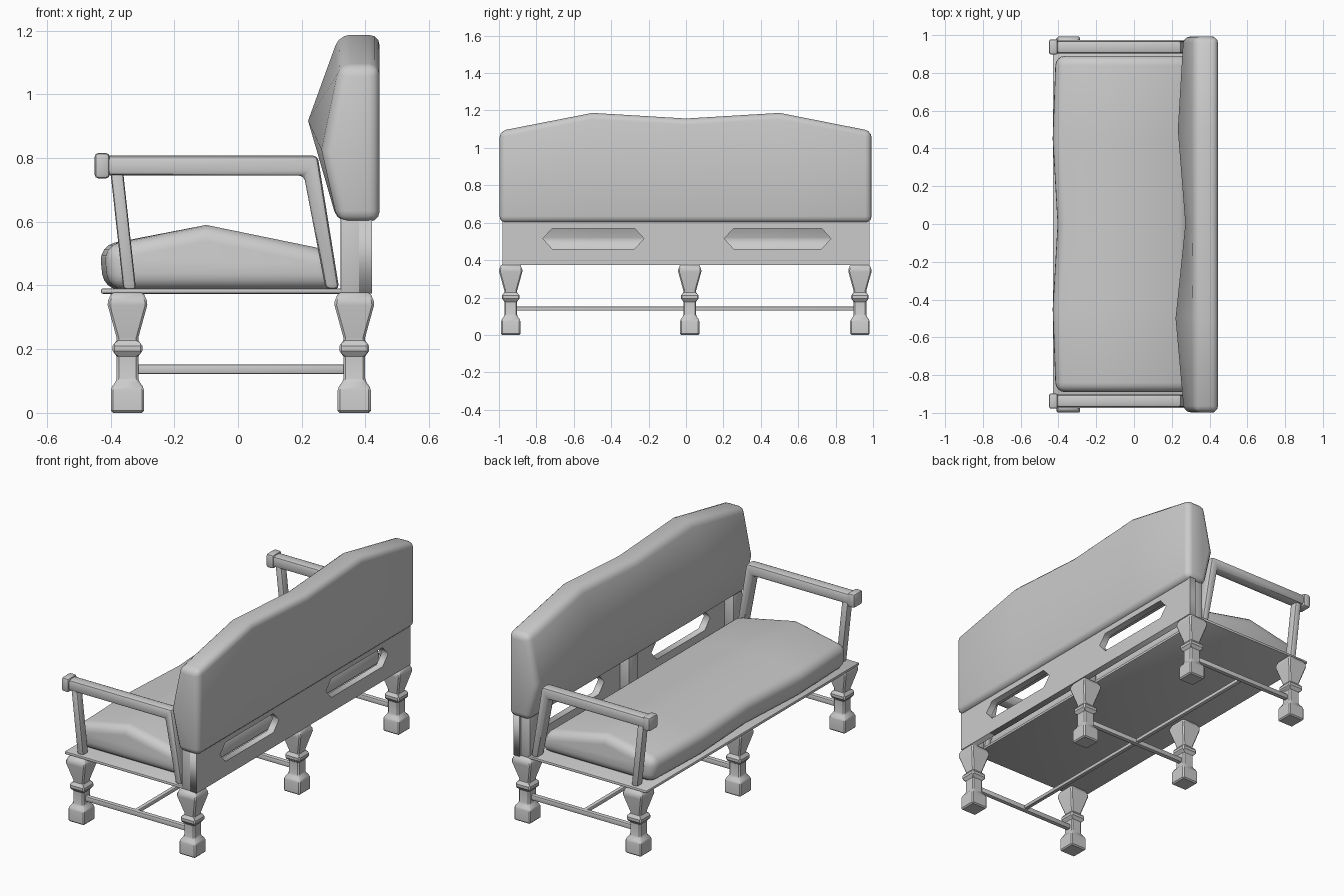
import bpy, math

if "Cube" in bpy.data.objects:
    bpy.data.objects.remove(bpy.data.objects["Cube"])


def finish(obj, bevel=0.0, segs=2, angle=30):
    """Apply a rounded edge and angle-limited smooth shading."""
    bpy.ops.object.select_all(action='DESELECT')
    obj.select_set(True)
    bpy.context.view_layer.objects.active = obj
    if bevel:
        m = obj.modifiers.new("edge", 'BEVEL')
        m.width, m.segments = bevel, segs
        m.limit_method, m.angle_limit = 'ANGLE', math.radians(angle)
        bpy.ops.object.modifier_apply(modifier=m.name)
    bpy.ops.object.shade_smooth_by_angle(angle=math.radians(35))
    return obj


def loft(name, rings, bevel=0.0, segs=2, angle=30):
    """Skin equal-length rings of 3D points and cap both ends."""
    n = len(rings[0])
    verts = [p for r in rings for p in r]
    faces = [(k * n + i, k * n + (i + 1) % n, (k + 1) * n + (i + 1) % n, (k + 1) * n + i)
             for k in range(len(rings) - 1) for i in range(n)]
    faces += [tuple(range(n))[::-1], tuple(range((len(rings) - 1) * n, len(rings) * n))]
    me = bpy.data.meshes.new(name)
    me.from_pydata(verts, [], faces)
    obj = bpy.data.objects.new(name, me)
    bpy.context.collection.objects.link(obj)
    # consistent outward normals
    bpy.context.view_layer.objects.active = obj
    obj.select_set(True)
    bpy.ops.object.mode_set(mode='EDIT')
    bpy.ops.mesh.select_all(action='SELECT')
    bpy.ops.mesh.normals_make_consistent(inside=False)
    bpy.ops.object.mode_set(mode='OBJECT')
    return finish(obj, bevel, segs, angle)


def prism(name, xz, y0, y1, bevel=0.0, segs=2):
    return loft(name, [[(x, y, z) for x, z in xz] for y in (y0, y1)], bevel, segs)


def box(name, x, y, z, bevel=0.0):
    return prism(name, [(x[0], z[0]), (x[1], z[0]), (x[1], z[1]), (x[0], z[1])], *y, bevel)


# Square turned legs: (half width, height)
LEG = [(.052, 0), (.052, .078), (.034, .102), (.034, .184), (.047, .188), (.047, .217),
       (.034, .221), (.034, .236), (.064, .345), (.05, .378)]
LEG_Y = (-.937, .02, .93)
for y in LEG_Y:
    for side, x in (("front", -.347), ("back", .365)):
        loft(side + "_leg", [[(x + sx * h, y + sy * h, z) for sx, sy in
                              ((-1, -1), (1, -1), (1, 1), (-1, 1))] for h, z in LEG],
             .007, 1, 25)
    # Cross stretcher and rear upright at each leg pair
    box("cross_stretcher", (-.33, .345), (y - .014, y + .014), (.122, .152), .006)
    box("back_upright", (.322, .4), (y - .04, y + .04), (.375, .63), .006)
box("long_stretcher", (-.012, .012), (-.93, .93), (.13, .152), .005)

# Seat board
box("seat_board", (-.43, .33), (-.975, .975), (.374, .391), .006)

# Seat cushion with a gently waved front
rings = []
for y, f in ((-.89, -.42), (-.45, -.436), (0, -.41), (.45, -.436), (.89, -.42)):
    rings.append([(x, y, z) for x, z in
                  ((f + .015, .386), (f, .525), (-.1, .59), (.29, .51), (.318, .386))])
loft("seat_cushion", rings, .05, 4, 40)

# Backrest cushion: (y, front bulge x, top z)
rings = []
for y, f, top in ((-.997, .265, 1.09), (-.5, .22, 1.187), (0, .272, 1.157),
                  (.5, .232, 1.187), (.992, .262, 1.09)):
    rings.append([(x, y, z) for x, z in
                  ((.445, .6), (.445, top), (.318, top), (f, top - .27), (.312, .6))])
loft("backrest_cushion", rings, .034, 3, 40)

# Pierced lower back panel
cu = bpy.data.curves.new("back_panel", 'CURVE')
cu.dimensions, cu.fill_mode, cu.extrude = '2D', 'BOTH', .02
loops = [[(-.98, .375), (.98, .375), (.98, .625), (-.98, .625)]]
for a, b in ((-.765, -.225), (.205, .775)):
    loops.append([(a, .515), (a + .05, .57), (b - .05, .57),
                  (b, .515), (b - .05, .46), (a + .05, .46)])
for pts in loops:
    s = cu.splines.new('POLY')
    s.points.add(len(pts) - 1)
    for p, (u, v) in zip(s.points, pts):
        p.co = (u, v, 0, 1)
    s.use_cyclic_u = True
panel = bpy.data.objects.new("back_panel", cu)
panel.rotation_euler = (math.pi / 2, 0, math.pi / 2)
panel.location.x = .4
bpy.context.collection.objects.link(panel)
bpy.ops.object.select_all(action='DESELECT')
panel.select_set(True)
bpy.context.view_layer.objects.active = panel
bpy.ops.object.convert(target='MESH')

# Arms: rail with raked rear post, front post, and end knob
for s in (-1, 1):
    prism("arm_rail", [(-.42, .808), (.25, .808), (.318, .388), (.275, .388),
                       (.207, .745), (-.42, .745)], s * .903, s * .97, .015)
    prism("arm_front_post", [(-.402, .77), (-.362, .77), (-.32, .388), (-.36, .388)],
          s * .91, s * .96, .01)
    box("arm_knob", (-.45, -.403), (s * .897, s * .978), (.736, .816), .012)
